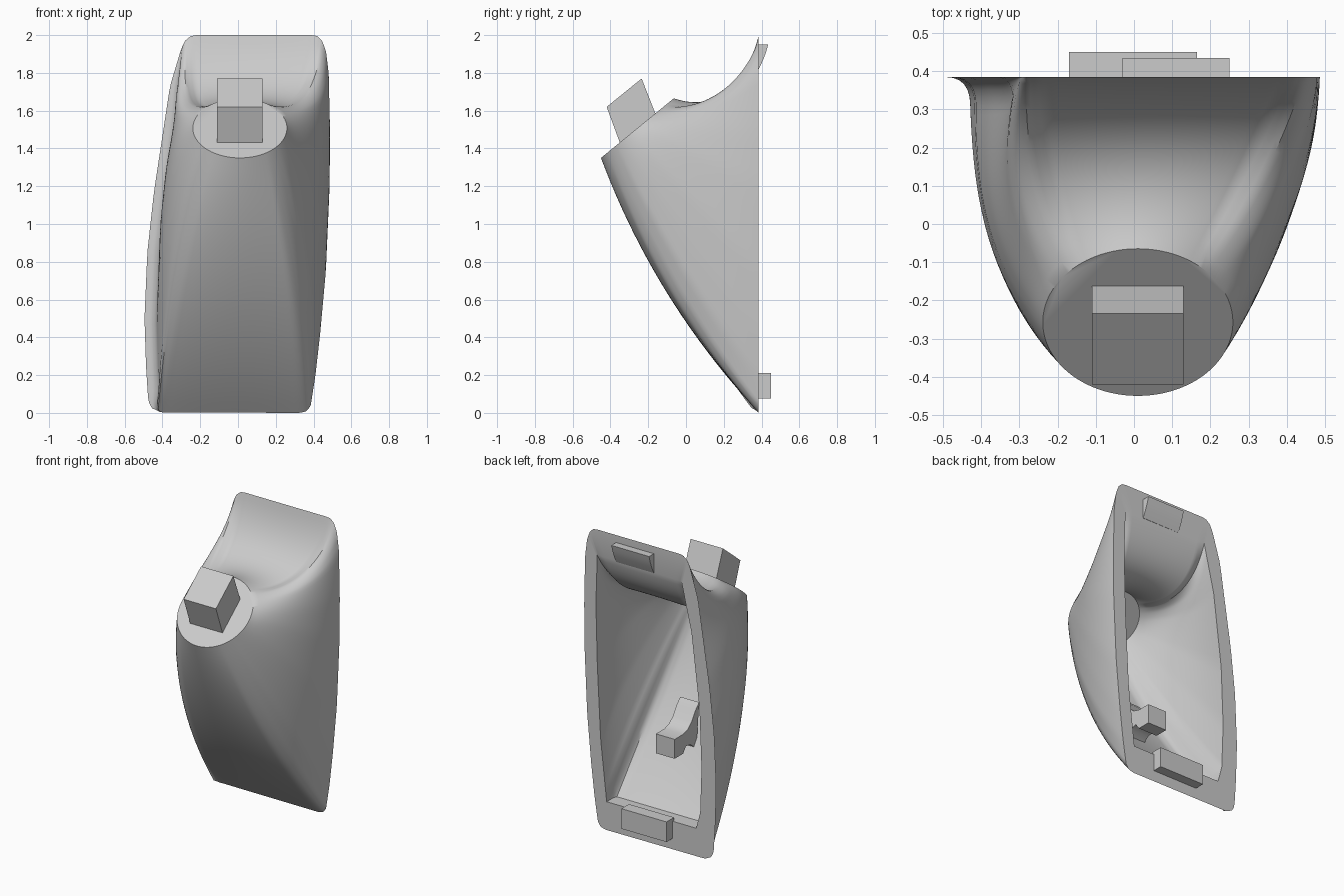
import bpy, bmesh, math
from mathutils import Vector

cube = bpy.data.objects.get("Cube")
if cube:
    bpy.data.objects.remove(cube, do_unlink=True)

grey = bpy.data.materials.new("light_grey")
grey.use_nodes = True
grey.diffuse_color = (0.6, 0.6, 0.6, 1)
grey.node_tree.nodes["Principled BSDF"].inputs["Base Color"].default_value = (0.6, 0.6, 0.6, 1)


def finish(bm, name, smooth=False):
    bmesh.ops.recalc_face_normals(bm, faces=bm.faces)
    mesh = bpy.data.meshes.new(name)
    bm.to_mesh(mesh)
    bm.free()
    mesh.materials.append(grey)
    ob = bpy.data.objects.new(name, mesh)
    bpy.context.collection.objects.link(ob)
    if smooth:
        bpy.ops.object.select_all(action='DESELECT')
        ob.select_set(True)
        bpy.context.view_layer.objects.active = ob
        bpy.ops.object.shade_smooth_by_angle(angle=math.radians(35))
    return ob


def extrude_x(name, profile, x0, x1, smooth=False):
    """Prism: (y, z) profile extruded from x0 to x1."""
    bm = bmesh.new()
    a = [bm.verts.new((x0, y, z)) for y, z in profile]
    b = [bm.verts.new((x1, y, z)) for y, z in profile]
    bm.faces.new(a)
    bm.faces.new(b[::-1])
    for i in range(len(a)):
        j = (i + 1) % len(a)
        bm.faces.new((a[i], a[j], b[j], b[i]))
    return finish(bm, name, smooth)


def sample(path, t):
    """Point at fraction t of a polyline's length."""
    pts = [Vector(p) for p in path]
    d = t * sum((q - p).length for p, q in zip(pts, pts[1:]))
    for p, q in zip(pts, pts[1:]):
        seg = (q - p).length
        if d <= seg:
            return p.lerp(q, d / seg)
        d -= seg
    return pts[-1]


def bezier(a, b, c, d, t):
    s = 1 - t
    return a * s**3 + b * 3 * s * s * t + c * 3 * s * t * t + d * t**3


def smoothstep(lo, hi, v):
    f = min(1, max(0, (v - lo) / (hi - lo)))
    return f * f * (3 - 2 * f)


# Back outline (x, z), one path per side, counter-clockwise from bottom left
BACK = 0.385
SIDES = [
    [(-.455, .025), (-.41, .003), (.33, 0), (.365, .01), (.385, .04)],
    [(.385, .04), (.41, .2), (.435, .42), (.465, .75), (.485, 1.2), (.487, 1.5),
     (.48, 1.8), (.465, 1.92), (.445, 1.97)],
    [(.445, 1.97), (.42, 1.995), (.39, 2), (-.22, 2), (-.25, 1.995), (-.28, 1.97)],
    [(-.28, 1.97), (-.3, 1.93), (-.36, 1.73), (-.445, 1.17), (-.48, .85),
     (-.495, .5), (-.487, .25), (-.475, .06), (-.455, .025)],
]
# Opening of the hollow, same order
MOUTH = [
    [(-.345, .19), (.32, .19)],
    [(.32, .19), (.365, .6), (.39, 1.1), (.4, 1.5), (.39, 1.83)],
    [(.39, 1.83), (-.235, 1.82)],
    [(-.235, 1.82), (-.31, 1.5), (-.37, 1.0), (-.385, .6), (-.375, .3), (-.345, .19)],
]
# Tilted front disc
CENTRE = Vector((.01, -.2575, 1.5075))
UP = Vector((0, .774, .633))
INWARD = Vector((0, .633, -.774))
# Bulge of the walls near the disc and near the back: bottom, right, top, left
BULGE = [((0, -.09, -.055), (0, -.09, -.055)), ((.08, 0, 0), (.075, 0, 0)),
         ((0, .04, -.177), (0, .085, -.198)), ((-.10, 0, 0), (-.06, 0, 0))]
PER_SIDE, STEPS = 36, 22

outer, inner = [], []          # one line of points per station around the shell
for s, side in enumerate(SIDES):
    for i in range(PER_SIDE):
        t = i / PER_SIDE
        ang = math.radians(225 + 90 * (s + t))
        ca, sa = math.cos(ang), math.sin(ang)
        w = [max(0, -sa)**2, max(0, ca)**2, max(0, sa)**2, max(0, -ca)**2]
        off = [sum((Vector(BULGE[k][e]) * min(1, 1.5 * w[k]) for k in range(4)), Vector())
               for e in (0, 1)]
        along = .5 * t + .25 * (1 - math.cos(math.pi * t))
        p, m = sample(side, along), sample(MOUTH[s], along)
        ring_dir = Vector((ca, 0, 0)) + UP * sa

        def wall(a, b):
            c1, c2 = a + (b - a) / 3 + off[0], b + (a - b) / 3 + off[1]
            return [bezier(a, c1, c2, b, k / STEPS) for k in range(STEPS + 1)]

        # Outer wall, with a flared lip along one side that fades out upwards
        rim = Vector((p.x, BACK, p.y))
        f = smoothstep(.5, .95, w[3]) if sa > 0 else smoothstep(.3, .7, w[3])
        end = rim + Vector((.065, -.075, 0)) * f
        corner = Vector((end.x, BACK, end.z))
        line = wall(CENTRE + ring_dir * .249, end)
        for k in range(1, 7):
            u = k / 6
            line.append(end * (1 - u)**2 + corner * 2 * u * (1 - u) + rim * u * u)
        outer.append(line)

        # Inner wall, with a short ledge at the bottom
        mouth = Vector((m.x, BACK, m.y))
        start = mouth - Vector((0, .095 * smoothstep(.4, .55, w[0]), 0))
        inner.append([mouth] + wall(CENTRE + INWARD * .06 + ring_dir * .2, start)[::-1])

# Hollow shell: outer wall, back rim, inner wall and both discs
bm = bmesh.new()
cols = [[bm.verts.new(q) for q in o + n] for o, n in zip(outer, inner)]
for a, b in zip(cols, cols[1:] + cols[:1]):
    for k in range(len(a) - 1):
        bm.faces.new((a[k], b[k], b[k + 1], a[k + 1]))
bm.faces.new([c[0] for c in cols])
bm.faces.new([c[-1] for c in cols])
bmesh.ops.remove_doubles(bm, verts=bm.verts, dist=0.0002)
finish(bm, "shell", True)

# Slanted block standing on the disc
extrude_x("front_block", [(-.42, 1.62), (-.235, 1.77), (-.162, 1.585), (-.35, 1.43)], -.11, .13)

# Locating tab and hook on the back rim
extrude_x("bottom_tab", [(.37, .075), (.45, .075), (.45, .21), (.37, .21)], -.17, .165)
extrude_x("top_hook", [(.375, 1.95), (.435, 1.95), (.424, 1.91), (.408, 1.868), (.385, 1.82),
                       (.375, 1.82)], -.03, .25, True)

# Curved inner bracket ending in a small block
extrude_x("inner_bracket", [(-.01, .5), (.05, .55), (.1, .56), (.13, .52), (.22, .52),
                            (.22, .65), (.13, .65), (.08, .665), (.04, .7), (0, .76), (-.04, .8)],
          -.07, .07, True)
